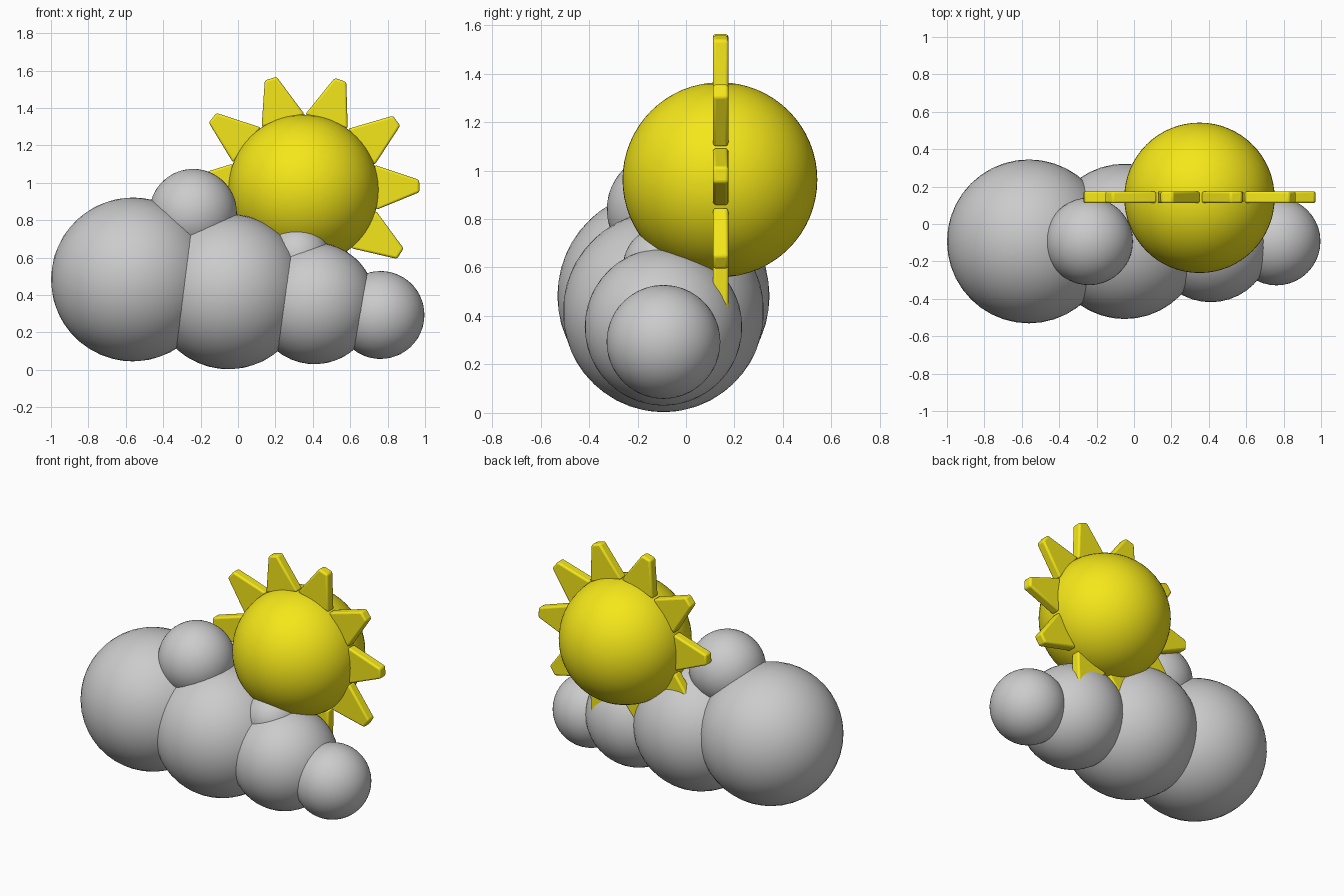
import bpy, bmesh
from math import radians, pi
from mathutils import Matrix

if "Cube" in bpy.data.objects:
    bpy.data.objects.remove(bpy.data.objects["Cube"])

yellow = bpy.data.materials.new("sun_yellow")
yellow.diffuse_color = (0.91, 0.80, 0.01, 1)
yellow.use_nodes = True
yellow.node_tree.nodes["Principled BSDF"].inputs["Base Color"].default_value = yellow.diffuse_color


def make_object(name, bm, material=None):
    bmesh.ops.recalc_face_normals(bm, faces=bm.faces)
    mesh = bpy.data.meshes.new(name)
    bm.to_mesh(mesh)
    bm.free()
    obj = bpy.data.objects.new(name, mesh)
    bpy.context.collection.objects.link(obj)
    if material:
        mesh.materials.append(material)
    return obj


def smooth(obj):
    bpy.ops.object.select_all(action='DESELECT')
    obj.select_set(True)
    bpy.context.view_layer.objects.active = obj
    bpy.ops.object.shade_smooth_by_angle(angle=radians(35))


# Cloud puffs: x, z, radius, all on one depth line
PUFF_Y = -0.093
puffs = [(-0.562, 0.483, 0.438), (-0.05, 0.418, 0.415), (0.41, 0.355, 0.325),
         (0.762, 0.293, 0.235), (-0.24, 0.84, 0.234), (0.322, 0.603, 0.167)]
for i, (x, z, r) in enumerate(puffs):
    bm = bmesh.new()
    bmesh.ops.create_icosphere(bm, subdivisions=4, radius=r)
    puff = make_object(f"cloud_puff_{i + 1}", bm)
    puff.location = (x, PUFF_Y, z)
    smooth(puff)

# Sun ball
SUN = (0.35, 0.14, 0.962)
bm = bmesh.new()
bmesh.ops.create_uvsphere(bm, u_segments=64, v_segments=32, radius=0.402)
ball = make_object("sun_ball", bm, yellow)
ball.location = SUN
smooth(ball)

# Sun rays: tapered, rounded wedges around the ball in the xz plane
bm = bmesh.new()
profile = [(0.385, -0.120), (0.62, -0.033), (0.62, 0.033), (0.385, 0.120)]
angles = [-33.4, 1.9, 36.6, 71.4, 106.4, 141.6, 177, 214, 251.5, 289]
for a in angles:
    turn = Matrix.Rotation(-radians(a), 4, 'Y')
    front = [bm.verts.new((r, -0.032, w)) for r, w in profile]
    back = [bm.verts.new((r, 0.032, w)) for r, w in profile]
    bm.faces.new(front)
    bm.faces.new(back[::-1])
    for k in range(4):
        n = (k + 1) % 4
        bm.faces.new((front[n], front[k], back[k], back[n]))
    bmesh.ops.transform(bm, matrix=turn, verts=front + back)
rays = make_object("sun_rays", bm, yellow)
rays.location = (SUN[0], 0.143, SUN[2])
bevel = rays.modifiers.new("rounded_edges", 'BEVEL')
bevel.width = 0.012
bevel.segments = 3
smooth(rays)
